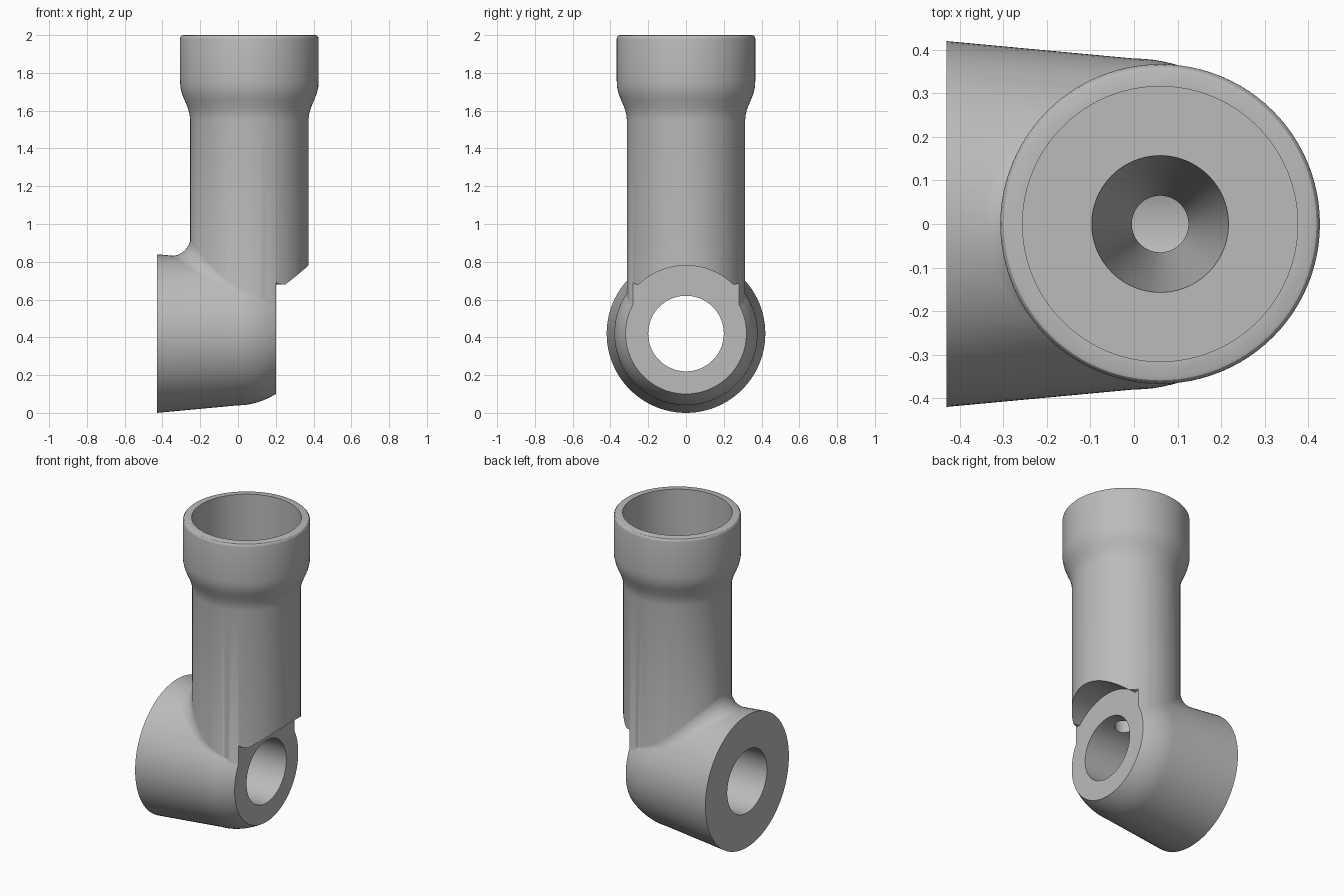
import bpy
import bmesh
from math import sin, cos, pi, sqrt, radians
from mathutils import Vector, Matrix

cube = bpy.data.objects.get("Cube")
if cube:
    bpy.data.objects.remove(cube, do_unlink=True)

SEG = 96
NECK_X, NECK_R = 0.06, 0.313
AXIS_Z = 0.42
FACE_X = 0.2
BLEND = 0.1

grey = bpy.data.materials.new("plain grey")
grey.use_nodes = True
colour = (0.5, 0.5, 0.5, 1)
grey.diffuse_color = colour
grey.node_tree.nodes["Principled BSDF"].inputs["Base Color"].default_value = colour


def loft(name, rings, matrix=Matrix()):
    """Closed solid through equal-sized rings, capped at both ends."""
    bm = bmesh.new()
    loops = [[bm.verts.new(matrix @ Vector(p)) for p in ring] for ring in rings]
    for a, b in zip(loops, loops[1:]):
        for i in range(len(a)):
            j = (i + 1) % len(a)
            bm.faces.new((a[i], a[j], b[j], b[i]))
    bm.faces.new(loops[0])
    bm.faces.new(loops[-1])
    bmesh.ops.recalc_face_normals(bm, faces=bm.faces)
    mesh = bpy.data.meshes.new(name)
    bm.to_mesh(mesh)
    bm.free()
    mesh.materials.append(grey)
    obj = bpy.data.objects.new(name, mesh)
    bpy.context.collection.objects.link(obj)
    return obj


def lathe(name, profile, matrix):
    """Turn (radius, height) points about the local z axis."""
    angles = [2 * pi * i / SEG for i in range(SEG)]
    return loft(name, [[(r * cos(a), r * sin(a), h) for a in angles]
                       for r, h in profile], matrix)


def combine(target, tool, operation):
    mod = target.modifiers.new(operation, 'BOOLEAN')
    mod.operation = operation
    mod.solver = 'EXACT'
    mod.object = tool
    bpy.context.view_layer.objects.active = target
    bpy.ops.object.modifier_apply(modifier=mod.name)
    bpy.data.objects.remove(tool, do_unlink=True)


def boss_radius(x):
    return 0.38 - 0.093 * x if x < 0 else 0.38 - 0.06 * (x / FACE_X) ** 2


upright = Matrix.Translation((NECK_X, 0, 0))
sideways = Matrix.Translation((0, 0, AXIS_Z)) @ Matrix.Rotation(pi / 2, 4, 'Y')

# Neck with flared socket
body = lathe("joint_body", [
    (NECK_R, 0.43), (NECK_R, 1.55), (0.317, 1.585), (0.328, 1.62), (0.345, 1.66),
    (0.357, 1.69), (0.365, 1.725), (0.367, 1.76), (0.367, 1.98), (0.365, 1.99),
    (0.359, 1.997), (0.35, 2.0)], upright)

# Tapered boss with rounded nose
stations = [-0.43, 0] + [0.022 * i for i in range(1, 11)]
boss = lathe("boss", [(boss_radius(x), x) for x in stations], sideways)

# Rounded blend between neck and boss
rings = []
for step in range(65):
    t = radians(66 + 228 * step / 64)
    out = Vector((cos(t), sin(t), 0))
    centre = Vector((NECK_X, 0, AXIS_Z)) + out * (NECK_R + BLEND)
    reach = boss_radius(centre.x) + BLEND
    centre.z += sqrt(reach ** 2 - centre.y ** 2)
    to_boss = Vector((0, -centre.y, AXIS_Z - centre.z)).normalized()
    ring = [centre + (-out).slerp(to_boss, k / 8) * (BLEND + 0.002) for k in range(9)]
    inner = Vector((NECK_X, 0, ring[-1].z - 0.04)) + out * (NECK_R - 0.03)
    rings.append(ring + [inner])
blend = loft("blend", rings)

combine(body, boss, 'UNION')
combine(body, blend, 'UNION')

# Clearance under the overhanging side of the neck
half = [(0.5, -0.1), (0.5, 0.72), (0.29, 0.7), (0.27, 0.682)]
arch = [(0.36 * cos(radians(a)), AXIS_Z + 0.36 * sin(radians(a)))
        for a in range(46, 135, 4)]
outline = half + arch + [(-y, z) for y, z in reversed(half)]
clearance = loft("clearance_cutter", [[(x, y, z) for y, z in outline]
                                      for x in (FACE_X, 0.7)])
combine(body, clearance, 'DIFFERENCE')

# Cross bore, then socket with tapered hole down into it
combine(body, lathe("bore_cutter", [(0.2, -0.6), (0.2, 0.6)], sideways), 'DIFFERENCE')
socket = lathe("socket_cutter", [(0.065, 0.5), (0.065, 0.62), (0.157, 1.66),
                                 (0.316, 1.66), (0.316, 2.1)], upright)
combine(body, socket, 'DIFFERENCE')

# Smooth shading with crisp edges
bpy.ops.object.select_all(action='DESELECT')
body.select_set(True)
bpy.context.view_layer.objects.active = body
bpy.ops.object.shade_smooth_by_angle(angle=radians(30))
